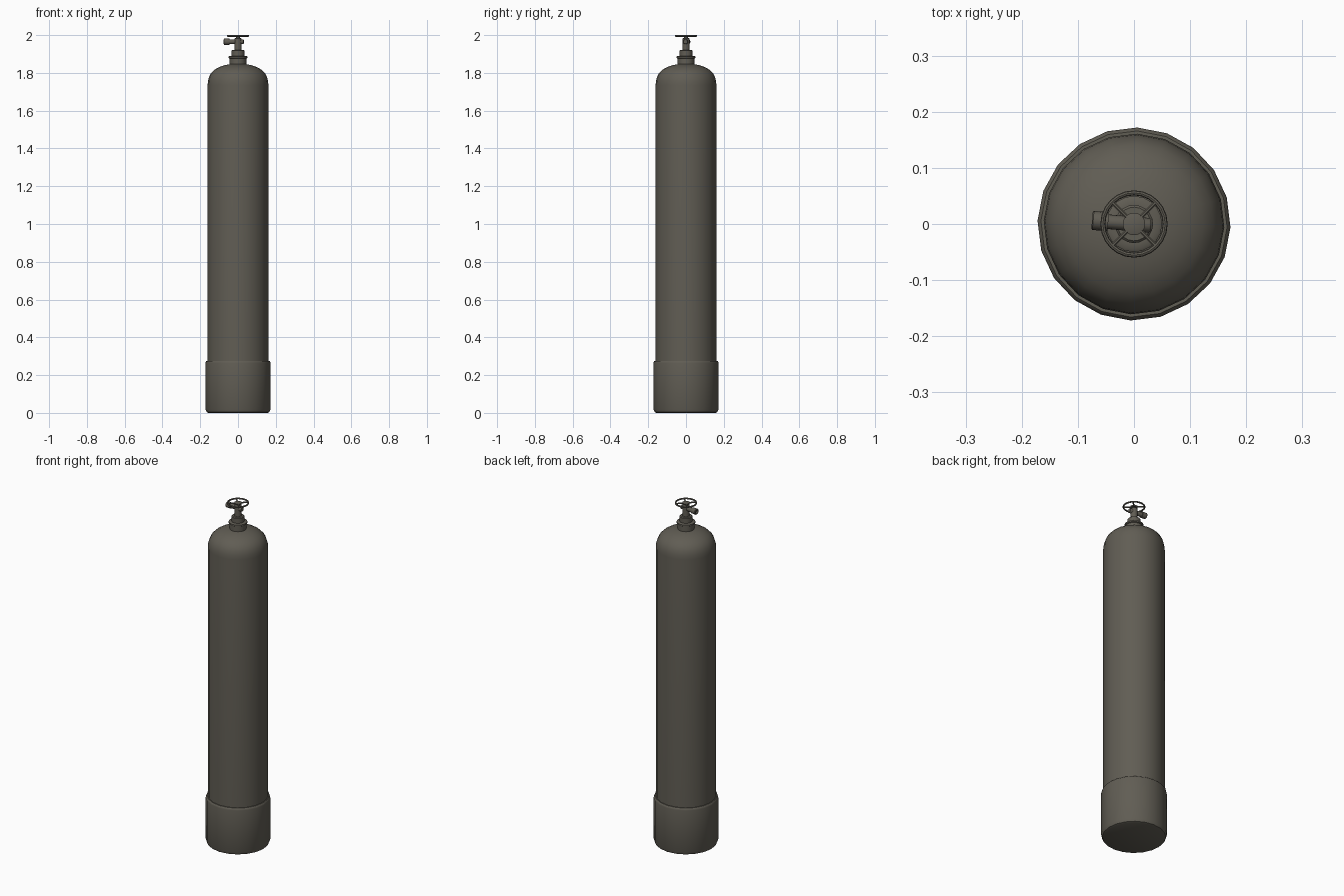
import bpy, math
from mathutils import Matrix

if "Cube" in bpy.data.objects:
    bpy.data.objects.remove(bpy.data.objects["Cube"])

paint = bpy.data.materials.new("dark_warm_grey")
paint.diffuse_color = (0.118, 0.109, 0.088, 1)
paint.use_nodes = True
paint.node_tree.nodes["Principled BSDF"].inputs["Base Color"].default_value = paint.diffuse_color


def finish(name, verts, faces, angle=35):
    me = bpy.data.meshes.new(name)
    me.from_pydata(verts, [], faces)
    me.materials.append(paint)
    ob = bpy.data.objects.new(name, me)
    bpy.context.collection.objects.link(ob)
    bpy.ops.object.select_all(action='DESELECT')
    ob.select_set(True)
    bpy.context.view_layer.objects.active = ob
    bpy.ops.object.shade_smooth_by_angle(angle=math.radians(angle))
    return ob


def lathe(name, profile, n=20, turn=-2, matrix=None, closed=False):
    """Spin (radius, height) points around z; cap the ends unless closed."""
    verts, faces = [], []
    for r, z in profile:
        for i in range(n):
            a = math.radians(turn) + 2 * math.pi * i / n
            verts.append((r * math.cos(a), r * math.sin(a), z))
    rows = len(profile)
    for j in range(rows if closed else rows - 1):
        k = (j + 1) % rows
        for i in range(n):
            m = (i + 1) % n
            faces.append((j * n + i, j * n + m, k * n + m, k * n + i))
    if not closed:
        faces.append(tuple(reversed(range(n))))
        faces.append(tuple(range((rows - 1) * n, rows * n)))
    ob = finish(name, verts, faces)
    if matrix:
        ob.data.transform(matrix)
    return ob


# cylinder body with domed shoulder
lathe("tank_body", [(0.161, 0.02), (0.161, 1.735), (0.159, 1.758), (0.153, 1.78),
                    (0.142, 1.80), (0.124, 1.817), (0.10, 1.831), (0.073, 1.84),
                    (0.04, 1.847)])

# base sleeve
lathe("base_sleeve", [(0.157, 0.0), (0.166, 0.004), (0.172, 0.018), (0.172, 0.264),
                      (0.170, 0.272), (0.166, 0.276), (0.158, 0.276)])

# neck collar and valve body
lathe("neck_collar", [(0.045, 1.838), (0.045, 1.876), (0.050, 1.879), (0.050, 1.887),
                      (0.045, 1.89), (0.034, 1.89), (0.034, 1.918), (0.030, 1.922),
                      (0.020, 1.922)])
lathe("valve_stem", [(0.019, 1.915), (0.019, 1.982), (0.010, 1.985), (0.010, 1.993)], 16)

# side outlet with nut, pointing to -x, and small plug opposite
side = (Matrix.Translation((0, 0, 1.965)) @ Matrix.Rotation(math.radians(-5), 4, 'Z')
        @ Matrix.Rotation(math.radians(-90), 4, 'Y'))
lathe("valve_outlet", [(0.011, -0.030), (0.013, -0.027), (0.013, 0.046), (0.017, 0.046),
                       (0.017, 0.073), (0.015, 0.075), (0.010, 0.075), (0.010, 0.066)],
      16, 0, side)

# handwheel: rim, hub and four spokes
rim = [(0.0555 + 0.0045 * math.cos(a), 1.9955 + 0.0045 * math.sin(a))
       for a in [2 * math.pi * i / 8 for i in range(8)]]
lathe("wheel_rim", rim, 24, 0, closed=True)
lathe("wheel_hub", [(0.019, 1.990), (0.020, 1.992), (0.020, 1.998), (0.018, 1.999)], 16)
for i in range(4):
    m = (Matrix.Translation((0, 0, 1.995)) @ Matrix.Rotation(math.radians(45 + 90 * i), 4, 'Z')
         @ Matrix.Rotation(math.radians(90), 4, 'Y'))
    lathe("wheel_spoke_%d" % (i + 1), [(0.004, 0.012), (0.004, 0.054)], 8, 22.5, m)
